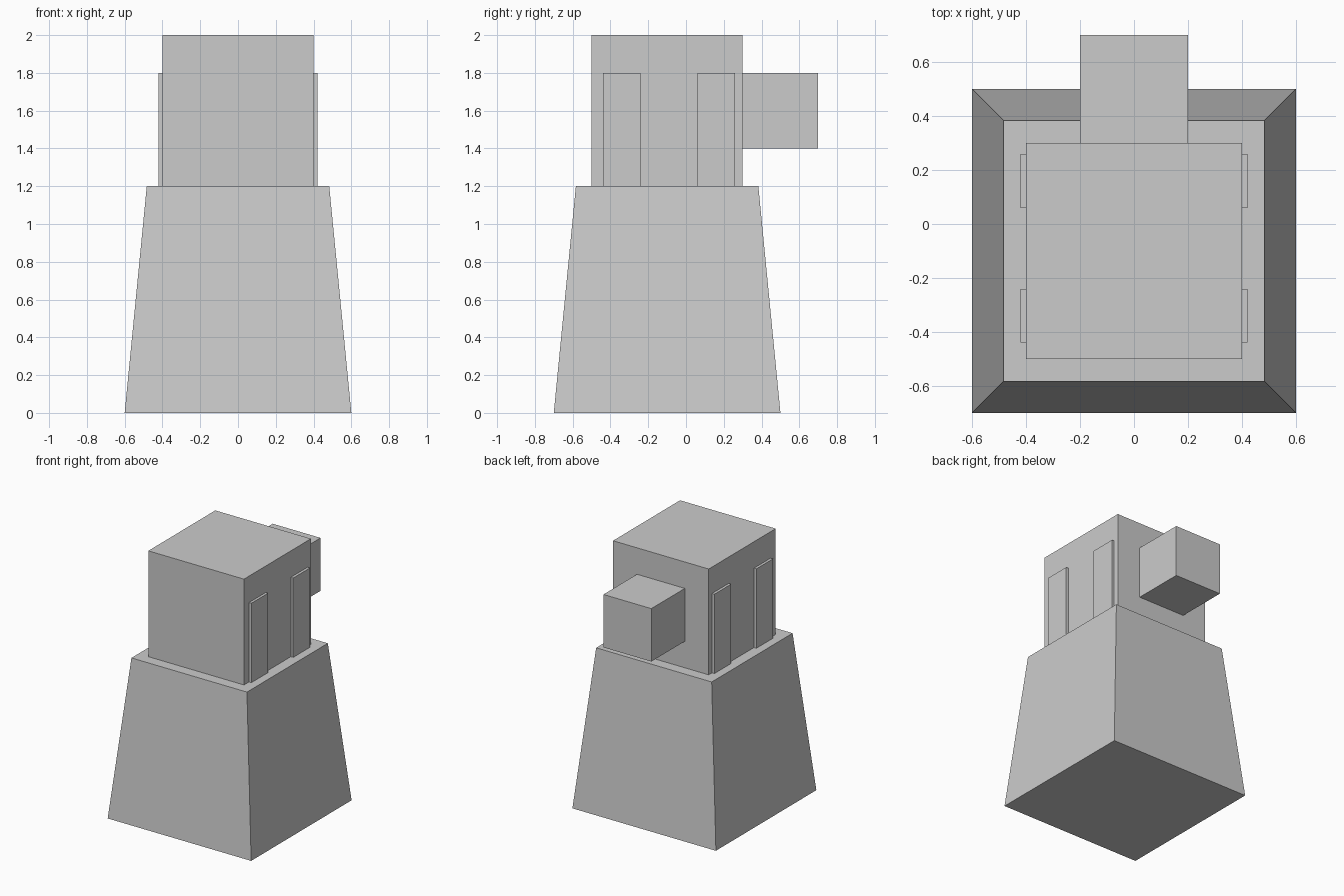
import bpy
import bmesh
from mathutils import Matrix, Vector

if "Cube" in bpy.data.objects:
    bpy.data.objects.remove(bpy.data.objects["Cube"])


def box(name, lo, hi, taper=1.0):
    """Axis-aligned box from lo to hi; taper scales the top face about its centre."""
    lo, hi = Vector(lo), Vector(hi)
    centre = (lo + hi) / 2
    bm = bmesh.new()
    bmesh.ops.create_cube(bm, size=1, matrix=Matrix.Diagonal((*(hi - lo), 1)))
    for v in bm.verts:
        if v.co.z > 0:
            v.co.x *= taper
            v.co.y *= taper
    mesh = bpy.data.meshes.new(name)
    bm.to_mesh(mesh)
    bm.free()
    obj = bpy.data.objects.new(name, mesh)
    obj.location = centre
    bpy.context.collection.objects.link(obj)
    return obj


# Tapered base
box("tapered_base", (-0.6, -0.7, 0), (0.6, 0.5, 1.2), taper=0.805)

# Upper block and the smaller block projecting from its back
box("upper_block", (-0.4, -0.5, 1.2), (0.4, 0.3, 2.0))
box("rear_block", (-0.2, 0.3, 1.4), (0.2, 0.7, 1.8))

# Thin upright panels, two on each side
for side, x in (("left", -0.4), ("right", 0.4)):
    for place, y in (("front", -0.34), ("back", 0.16)):
        box(f"{side}_{place}_panel", (x - 0.02, y - 0.1, 1.2), (x + 0.02, y + 0.1, 1.8))
